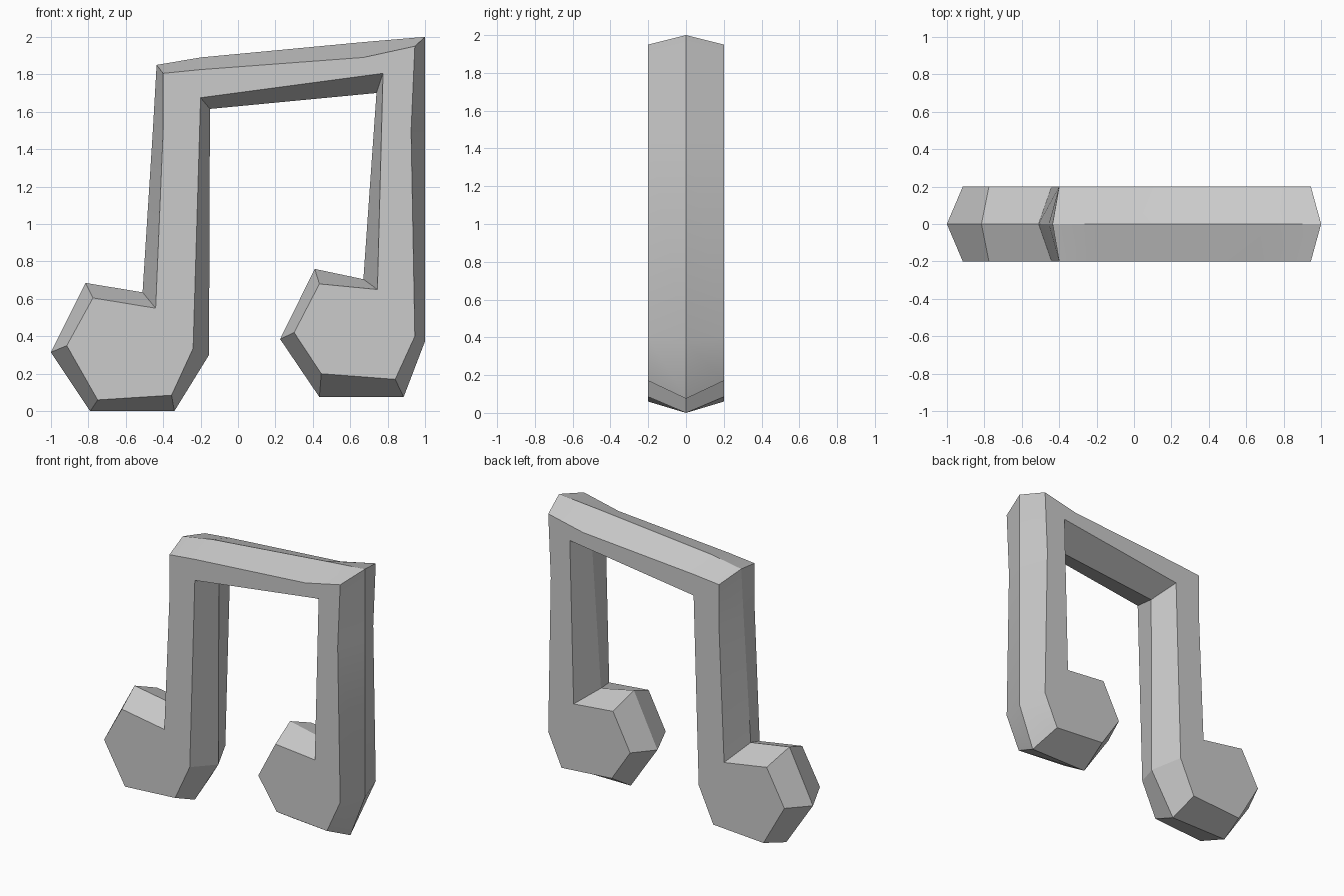
import bpy
import bmesh
from math import radians

default_cube = bpy.data.objects.get("Cube")
if default_cube:
    bpy.data.objects.remove(default_cube, do_unlink=True)

HALF_DEPTH = 0.2

# Each corner is (ridge x, ridge z, face x, face z): the ridge lies on the
# middle plane, the face corner on the flat front and back.
beam_top = [
    (-.435, 1.85, -.40, 1.805), (-.2, 1.89, -.2, 1.825),
    (.68, 1.973, .67, 1.89), (1, 2, .945, 1.95),
]
right_stem_outside = [(1, 1.5, .925, 1.5), (1, .375, .945, .40)]
right_head = [
    (.885, .075, .84, .17), (.435, .075, .445, .20),
    (.225, .385, .30, .42), (.41, .76, .435, .68), (.67, .705, .745, .65),
]
beam_underside = [(.74, 1.70, .775, 1.805), (-.15, 1.615, -.20, 1.675)]
left_head = [
    (-.155, .30, -.24, .335), (-.34, 0, -.355, .085), (-.79, 0, -.75, .06),
    (-1, .315, -.915, .35), (-.815, .685, -.775, .605), (-.51, .635, -.44, .55),
]
left_stem_outside = [(-.455, 1.5, -.40, 1.5)]


def make_material(name, colour):
    material = bpy.data.materials.new(name)
    material.use_nodes = True
    material.diffuse_color = colour
    material.node_tree.nodes["Principled BSDF"].inputs["Base Color"].default_value = colour
    return material


def make_ridged_solid(name, corners, material):
    """Loft the closed outline from front face to middle ridge to back face."""
    bm = bmesh.new()
    front = [bm.verts.new((fx, -HALF_DEPTH, fz)) for _, _, fx, fz in corners]
    ridge = [bm.verts.new((rx, 0, rz)) for rx, rz, _, _ in corners]
    back = [bm.verts.new((fx, HALF_DEPTH, fz)) for _, _, fx, fz in corners]
    bm.faces.new(front)
    bm.faces.new(reversed(back))
    for near, far in ((front, ridge), (ridge, back)):
        for i in range(len(corners)):
            bm.faces.new((near[i - 1], near[i], far[i], far[i - 1]))
    bmesh.ops.recalc_face_normals(bm, faces=bm.faces)
    mesh = bpy.data.meshes.new(name)
    bm.to_mesh(mesh)
    bm.free()
    mesh.materials.append(material)
    obj = bpy.data.objects.new(name, mesh)
    bpy.context.collection.objects.link(obj)
    return obj


# Two heads, two stems and the beam form one continuous solid
grey = make_material("light grey", (.6, .6, .6, 1))
outline = (beam_top + right_stem_outside + right_head + beam_underside
           + left_head + left_stem_outside)
note = make_ridged_solid("beamed_note", outline, grey)

# Soft shading across the shallow bends, crisp edges elsewhere
bpy.ops.object.select_all(action="DESELECT")
note.select_set(True)
bpy.context.view_layer.objects.active = note
bpy.ops.object.shade_smooth_by_angle(angle=radians(25))
